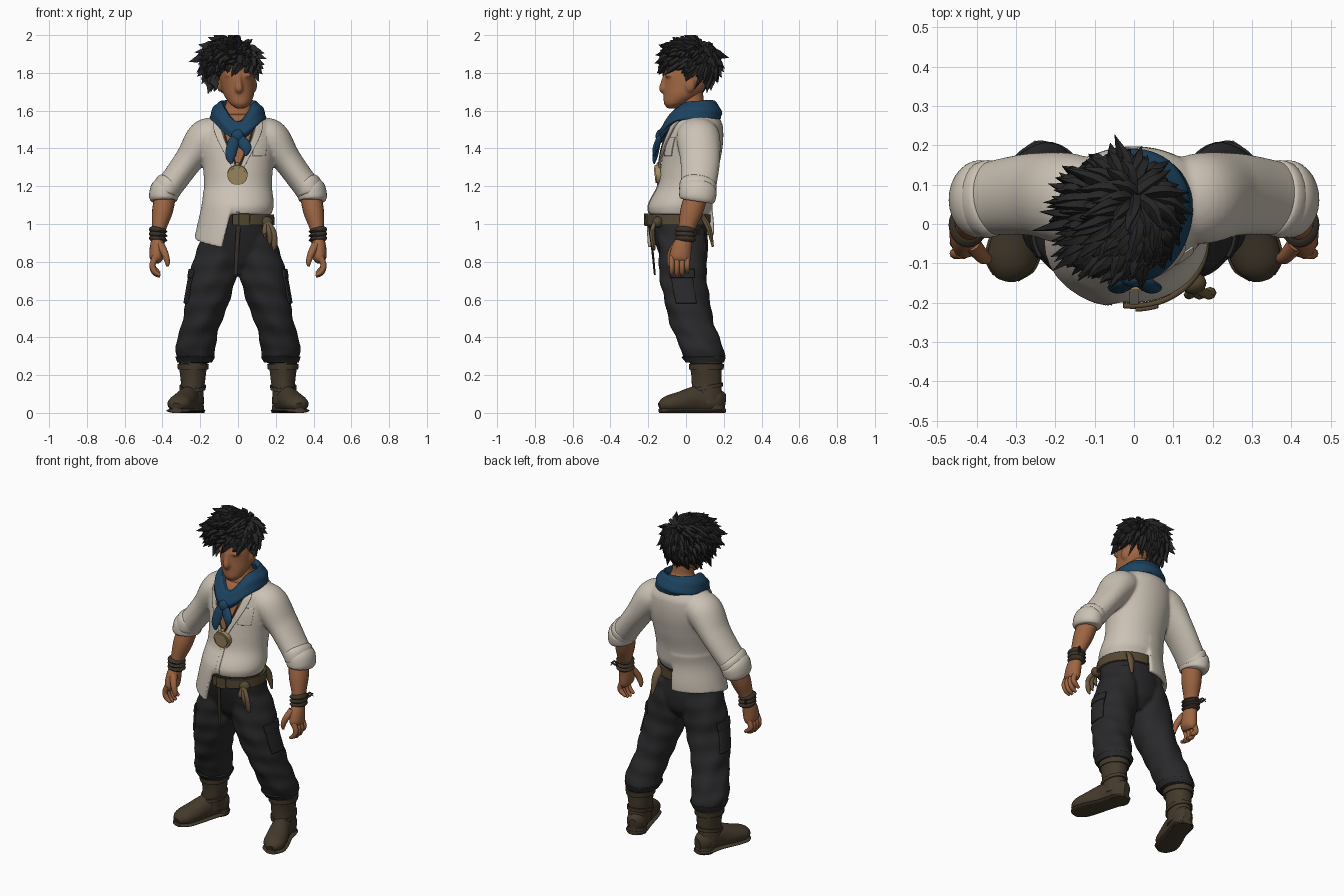
import bpy, bmesh, math, random
from math import sin, cos, pi
from mathutils import Vector

if "Cube" in bpy.data.objects:
    bpy.data.objects.remove(bpy.data.objects["Cube"], do_unlink=True)
random.seed(4)


def material(name, *rgb):
    m = bpy.data.materials.new(name)
    m.use_nodes = True
    m.diffuse_color = (*rgb, 1)
    m.node_tree.nodes["Principled BSDF"].inputs["Base Color"].default_value = (*rgb, 1)
    return m


cream = material("cream cloth", .60, .54, .46)
charcoal = material("charcoal cloth", .022, .022, .024)
brown = material("boot leather", .058, .042, .025)
skin = material("tan skin", .34, .13, .055)
blue = material("blue cloth", .012, .055, .115)
black = material("black hair", .019, .019, .02)
gold = material("old gold", .36, .26, .12)
leather = material("belt leather", .09, .064, .032)
tan = material("tassel leather", .15, .1, .05)
dark = material("dark leather", .045, .033, .022)


def build(name, mat, grids, closed=True, cap=True, thick=0, fuse=0):
    """Skin one or more grids of points into a smooth object."""
    bm = bmesh.new()
    for grid in grids:
        rows = [[bm.verts.new(p) for p in row] for row in grid]
        n = len(rows[0])
        for a, b in zip(rows, rows[1:]):
            for j in range(n if closed else n - 1):
                k = (j + 1) % n
                bm.faces.new((a[j], a[k], b[k], b[j]))
        if cap and closed:
            bm.faces.new(rows[0])
            bm.faces.new(rows[-1])
    bmesh.ops.remove_doubles(bm, verts=bm.verts, dist=1e-5)
    bmesh.ops.recalc_face_normals(bm, faces=bm.faces)
    mesh = bpy.data.meshes.new(name)
    bm.to_mesh(mesh)
    bm.free()
    mesh.materials.append(mat)
    mesh.shade_smooth()
    mesh.set_sharp_from_angle(angle=math.radians(50))
    ob = bpy.data.objects.new(name, mesh)
    bpy.context.collection.objects.link(ob)
    if thick:
        mod = ob.modifiers.new("thickness", "SOLIDIFY")
        mod.thickness, mod.offset = thick, 0
    if fuse:
        mod = ob.modifiers.new("fuse", "REMESH")
        mod.mode, mod.voxel_size, mod.use_smooth_shade = "VOXEL", .008, True
        mod = ob.modifiers.new("blend", "SMOOTH")
        mod.factor, mod.iterations = .5, fuse
    return ob


def spline(keys, t):
    i = min(int(t), len(keys) - 2)
    f = t - i
    four = keys[max(i - 1, 0)], keys[i], keys[i + 1], keys[min(i + 2, len(keys) - 1)]
    return [q + .5 * f * (r - p + f * (2 * p - 5 * q + 4 * r - s + f * (3 * (q - r) + s - p)))
            for p, q, r, s in zip(*four)]


def tube(keys, n=16, steps=6, side=1, ref=(0, 1, 0)):
    """Sweep ellipses along a path; keys are x, y, z, width, depth."""
    count = (len(keys) - 1) * steps
    samples = [spline(keys, i / steps) for i in range(count + 1)]
    centres = [Vector(s[:3]) for s in samples]
    grid = []
    for i, s in enumerate(samples):
        t = (centres[min(i + 1, count)] - centres[max(i - 1, 0)]).normalized()
        u = Vector(ref).cross(t).normalized()
        v = t.cross(u)
        ring = [centres[i] + u * s[3] * cos(a) + v * s[4] * sin(a)
                for a in (2 * pi * j / n for j in range(n))]
        grid.append([(side * p.x, p.y, min(max(p.z, 0), 2)) for p in ring])
    return grid


def on(rings, ang, z, off=0, side=1):
    """Point on a stack of level ellipses; rings are z, x, y, width, depth."""
    i = 0
    while i < len(rings) - 2 and z > rings[i + 1][0]:
        i += 1
    f = (z - rings[i][0]) / (rings[i + 1][0] - rings[i][0])
    _, cx, cy, rx, ry = spline(rings, i + min(max(f, 0), 1))
    return (side * (cx + (rx + off) * cos(ang)), cy + (ry + off) * sin(ang), z)


def loft(rings, n=40, rows=36, side=1, fold=0):
    low, high = rings[0][0], rings[-1][0]
    return [[on(rings, a, z, fold * sin(3 * a + 40 * z) * sin(2 * a - 17 * z), side)
             for a in (2 * pi * j / n for j in range(n))]
            for z in (low + (high - low) * i / rows for i in range(rows + 1))]


def patch(name, mat, rings, edge, off=.006, thick=.008, side=1, n=20):
    """Panel lying on a loft; edge maps u, v to angle and height."""
    grid = [[on(rings, *edge(u / n, v / n), off, side) for u in range(n + 1)]
            for v in range(n + 1)]
    return build(name, mat, [grid], closed=False, thick=thick)


def ball(c, r, n=24):
    lats = [pi * .49 * (2 * i / n - 1) for i in range(n + 1)]
    return [[(c[0] + r[0] * cos(l) * cos(a), c[1] + r[1] * cos(l) * sin(a), c[2] + r[2] * sin(l))
             for a in (2 * pi * j / n for j in range(n))] for l in lats]


FRONT = -pi / 2
SIDES = ((1, "left"), (-1, "right"))

# Shirt: body, sleeves and the tail hanging out on the right, all in one
SHIRT = [(1.05, 0, -.04, .178, .155), (1.1, 0, -.03, .19, .168), (1.2, 0, .0, .18, .15),
         (1.3, 0, .02, .186, .154), (1.42, 0, .04, .204, .155), (1.52, 0, .055, .192, .14),
         (1.57, 0, .06, .142, .112), (1.6, 0, .06, .1, .08)]
SLEEVE = [(.09, .06, 1.485, .075, .1), (.17, .065, 1.455, .1, .116), (.255, .075, 1.345, .078, .106),
          (.328, .07, 1.245, .072, .098), (.385, .06, 1.17, .073, .092)]
TAIL = [(.86, 0, -.035, .24, .18), (.98, 0, -.033, .216, .18)] + SHIRT[1:3]


def tail_edge(u, v):
    hem = .875 + .065 * min(1, 1.8 * u)
    start = FRONT - .1 - .28 * (1 - v)
    return start + u * (-3 * pi / 2 - start), hem + (1.17 - hem) * v


tail = []
for v in range(25):
    outer, inner = [[on(TAIL, *tail_edge(u / 40, v / 24), off) for u in range(41)] for off in (.003, -.02)]
    tail.append(outer + inner[::-1])
build("shirt", cream, [loft(SHIRT, 48, 48), tail] + [tube(SLEEVE, 28, 8, s) for s, _ in SIDES], fuse=5)


# Open neck, lapels, button strip and pocket
def gape(z):
    return .06 + 1.9 * max(z - 1.3, 0)


patch("open_chest", skin, SHIRT,
      lambda u, v: (FRONT + (2 * u - 1) * gape(1.3 + .28 * v), 1.3 + .28 * v), .004, .004)
for s, word in SIDES:
    patch(word + "_lapel", cream, SHIRT,
          lambda u, v: (FRONT + gape(1.29 + .28 * v) + u * (.1 + .16 * v), 1.29 + .28 * v),
          .01, .008, s)
patch("button_strip", cream, SHIRT, lambda u, v: (FRONT + .12 * (u - .5), 1.06 + .25 * v), .002, .005)
patch("chest_pocket", cream, SHIRT, lambda u, v: (FRONT + .4 + .42 * u, 1.36 + .1 * v), .001, .006)

# Trousers: hips and legs in one, pockets and turned cuffs
HIPS = [(.735, 0, -.01, .07, .07), (.8, 0, -.01, .14, .115), (.88, 0, -.02, .19, .137),
        (.96, 0, -.035, .186, .147), (1.05, 0, -.045, .172, .155)]
LEG = [(.265, .23, .1, .085, .095), (.3, .226, .092, .1, .112), (.36, .222, .075, .106, .114),
       (.46, .197, .037, .102, .117), (.58, .166, .008, .115, .12), (.7, .136, -.013, .124, .124),
       (.82, .115, -.015, .12, .128), (.96, .095, -.025, .085, .125)]
build("trousers", charcoal, [loft(HIPS)] + [loft(LEG, 40, 60, s, .006) for s, _ in SIDES], fuse=6)
FOOT = [(.222, .205, .06, .025, .04), (.233, .16, .065, .056, .065), (.26, .06, .07, .056, .072),
        (.292, -.03, .055, .064, .058), (.316, -.1, .045, .06, .044), (.326, -.138, .032, .028, .022)]
SHAFT = [(.05, .245, .11, .06, .08), (.14, .24, .11, .062, .078), (.2, .238, .108, .068, .08),
         (.255, .238, .108, .075, .085), (.29, .238, .108, .076, .085)]
for s, word in SIDES:
    patch(word + "_cargo_pocket", charcoal, LEG, lambda u, v: (.9 * u - .5, .58 + .17 * v), .002, .012, s)
    patch(word + "_pocket_flap", charcoal, LEG, lambda u, v: (u - .55, .715 + .045 * v), .006, .012, s)
    patch(word + "_trouser_cuff", charcoal, LEG, lambda u, v: (2 * pi * u, .268 + .03 * v), .001, .01, s, 32)

    # Boots: foot, shaft, sole, heel, rim and strap
    build(word + "_boot_foot", brown, [tube(FOOT, 24, 6, s, (0, 0, 1))])
    build(word + "_boot_shaft", brown, [loft(SHAFT, 32, 20, s, .002)])
    build(word + "_boot_sole", brown, [tube([(x, y, .012, w + .006, .013) for x, y, _, w, _ in FOOT],
                                            24, 6, s, (0, 0, 1))])
    build(word + "_boot_heel", brown, [loft([(0, .234, .15, .056, .058), (.04, .234, .15, .054, .055)], 24, 2, s)])
    patch(word + "_boot_rim", brown, SHAFT, lambda u, v: (2 * pi * u, .23 + .03 * v), .003, .01, s, 32)
    patch(word + "_boot_strap", brown, SHAFT,
          lambda u, v: (2 * pi * u, .125 + .02 * v + .015 * sin(2 * pi * u)), .004, .008, s, 32)

    # Rolled sleeve cuffs
    for k, r in ((0, .07), (.03, .073)):
        build(word + "_sleeve_roll", cream, [tube([
            (.36 + k * .7, .067, 1.225 - k, r - .01, .085), (.367 + k * .7, .065, 1.212 - k, r + .003, .098),
            (.382 + k * .5, .06, 1.165 - k, r + .002, .096), (.386 + k * .4, .058, 1.15 - k, r - .014, .084)],
            28, 4, s)])

    # Forearm, hand with curled fingers
    build(word + "_forearm", skin, [tube([
        (.38, .06, 1.17, .055, .06), (.4, .03, 1.07, .055, .06),
        (.418, .005, .98, .039, .045), (.425, -.005, .91, .034, .042)], 20, 6, s)])
    hand = [tube([(.424, -.003, .93, .031, .04), (.428, -.022, .875, .039, .052),
                  (.432, -.032, .82, .036, .056), (.434, -.035, .795, .018, .044)], 20, 5, s),
            tube([(.412, -.05, .89, .023, .022), (.388, -.08, .845, .019, .019),
                  (.374, -.088, .8, .014, .014), (.374, -.086, .775, .006, .006)], 10, 4, s)]
    for i in range(4):
        y, drop = -.075 + .027 * i, (.006, 0, .003, .018)[i]
        hand.append(tube([(.436, y, .825, .018, .015), (.453, y, .782, .016, .0145),
                          (.441, y, .742 + drop, .015, .013), (.413, y, .722 + drop, .008, .008)], 10, 4, s))
    build(word + "_hand", skin, hand)

    # Wound wrist cords with loose ends
    cords = []
    for i in range(3):
        z = .92 + .023 * i
        cords.append(tube([(.423, -.004, z - .014, .037, .043), (.422, -.003, z, .05, .057),
                           (.419, -.002, z + .014, .037, .043)], 20, 4, s))
    for lift in (0, .02):
        cords.append(tube([(.44, .04, .94, .007, .007), (.455, .06, .95 + lift, .006, .006),
                           (.468, .075, .965 - lift, .002, .002)], 6, 3, s, (0, 0, 1)))
    build(word + "_wrist_cords", dark, cords)

# Belt on the tucked side, buckle and hanging pieces
BELT = [(.99, 0, -.043, .183, .16), (1.06, 0, -.043, .18, .162)]
patch("belt", leather, BELT, lambda u, v: (FRONT - .15 + u * (pi + .15), .995 + .055 * v), .004, .014, n=48)
patch("belt_buckle", leather, BELT, lambda u, v: (FRONT + .02 + .3 * u, .99 + .065 * v), .013, .01)
build("belt_knot", leather, [ball((.15, -.15, 1.01), (.034, .028, .03))])
for x, end in ((.14, .93), (.165, .89), (.188, .86)):
    build("belt_tassel", tan, [tube([(.15, -.16, 1.02, .012, .012), (x, -.18, .96, .014, .012),
                                     (x + .005, -.172, end + .03, .016, .012), (x, -.168, end, .004, .004)], 8, 4)])
build("front_strap", dark, [tube([(.005, -.2, 1.02, .012, .006), (-.005, -.18, .88, .011, .006),
                                  (-.012, -.165, .73, .009, .005)], 8, 5)])
build("hip_sheath", tan, [tube([(.11, .085, 1.04, .02, .014), (.125, .12, .98, .024, .015),
                                (.135, .142, .88, .008, .006)], 10, 5)])

# Neck and head
HEAD = [(1.612, .012, -.075, .026, .024), (1.635, .011, -.06, .054, .057), (1.68, .005, -.025, .079, .093),
        (1.73, -.002, -.003, .089, .114), (1.8, -.01, .008, .093, .122), (1.88, -.02, .02, .085, .11),
        (1.94, -.025, .03, .05, .07)]
build("neck", skin, [loft([(1.53, 0, .05, .13, .105), (1.58, 0, .05, .115, .095), (1.61, 0, .04, .078, .078),
                           (1.65, 0, .032, .06, .063), (1.72, 0, .03, .058, .06)])])
face = [loft(HEAD, 40, 40),
        tube([(.002, -.106, 1.79, .012, .014), (.004, -.116, 1.75, .016, .018),
              (.005, -.122, 1.715, .022, .021), (.005, -.108, 1.698, .012, .012)], 12, 5),
        ball((.007, -.103, 1.67), (.03, .016, .014))]
for s in (1, -1):
    face.append(ball((-.005 + .09 * s, .02, 1.735), (.016, .028, .038)))
    face.append(ball((.002 + .038 * s, -.092, 1.788), (.034, .02, .013)))
build("head", skin, face, fuse=3)

# Hair: cap covered in pointed locks swept forward and to the right
centre, size = Vector((-.034, .025, 1.853)), Vector((.113, .125, .103))
build("hair_cap", black, [ball(centre, size)])
crown = Vector((.35, .45, .8)).normalized()
locks = []
for i in range(290):
    h = 1 - 1.95 * (i + .5) / 290
    a = i * pi * (3 - 5 ** .5)
    w = (1 - h * h) ** .5
    d = Vector((w * cos(a), w * sin(a), h))
    base = centre + d * size * .95
    if (base.y < 0 and base.z < 1.84) or (base.y < .06 and base.z < 1.79):
        continue
    flow = d - crown
    flow = (flow - d * flow.dot(d)).normalized() + d.cross(crown) * .35
    jitter = Vector([random.uniform(-.024, .024) for _ in range(3)])
    long = random.uniform(.05, .085)
    lift = (1 + .8 * max(0, -d.x)) * random.uniform(.7, 1.1)
    if d.y < -.4:
        long *= .75
        lift *= 1.15
    if d.y > .5:
        lift *= .85
    if d.y > .2 and h < 0:
        long *= 1.25
        lift *= .75
    keys = []
    for out, along, r in ((-.01, 0, .028), (.022, .35, .027), (.03, .75, .016), (.042, 1.1, .001)):
        p = base + d * out * lift + (flow * long + jitter) * along
        keys.append((*p, r, r * .6))
    locks.append(tube(keys, 5, 3, 1, d.cross(flow)))
build("hair_locks", black, locks)

# Neck scarf: folded loop, knot and two tails
rows = []
for i in range(65):
    a = 2 * pi * (i % 64) / 64
    front, back = max(0, -sin(a)), max(0, sin(a))
    c = Vector((.115 * cos(a), .05 + .108 * sin(a) - .055 * front, 1.598 + .01 * back - .1 * front ** 3))
    out = Vector((cos(a), sin(a), 0))
    row = []
    for j in range(24):
        b = 2 * pi * j / 24
        k = 1 + .1 * sin(5 * b + 2 * a)
        row.append(c + out * k * (.026 * cos(b) - .02 * sin(b)) + Vector((0, 0, .048 * k * sin(b))))
    rows.append(row)
build("scarf_loop", blue, [rows], cap=False)
build("scarf_knot", blue, [ball((-.002, -.135, 1.465), (.034, .026, .036))])
for x, end in ((-.04, 1.32), (.045, 1.36)):
    build("scarf_tail", blue, [tube([(0, -.135, 1.47, .018, .014), (x * .6, -.15, 1.43, .03, .016),
                                     (x, -.163, end + .04, .027, .014), (x * .9, -.17, end, .006, .005)], 12, 6)])

# Necklace with a round medallion
for s, word in SIDES:
    build(word + "_necklace_cord", leather, [tube([
        (.085, -.07, 1.53, .004, .004), (.055, -.125, 1.42, .004, .004), (.008, -.146, 1.31, .004, .004)], 6, 6, s)])
for name, r, y in (("medallion", .053, -.16), ("medallion_face", .042, -.166)):
    build(name, gold, [tube([(-.003, -.132, 1.262, r, r), (-.003, y, 1.258, r, r)], 32, 1, 1, (0, 0, 1))])
build("medallion_loop", gold, [ball((-.003, -.147, 1.314), (.011, .009, .013), 12)])
